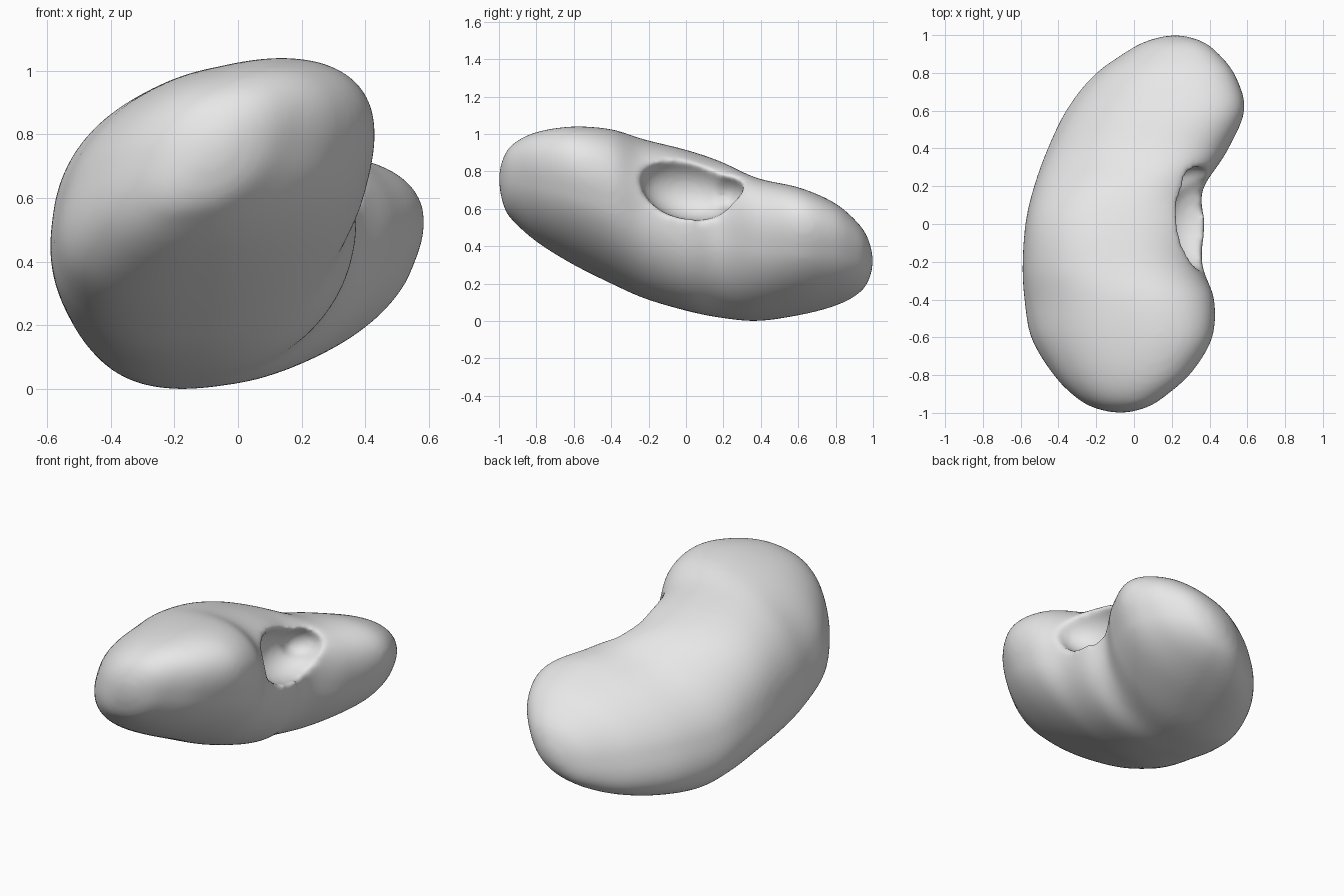
import bpy, bmesh, math
from mathutils import Matrix, Vector

if "Cube" in bpy.data.objects:
    bpy.data.objects.remove(bpy.data.objects["Cube"])

# Stations along the length: y, x left, x right, z bottom, z top, skew angle
ST = [
    (-1.00, -0.07, -0.07, 0.76, 0.76, 0.42),
    (-0.97, -0.22, 0.07, 0.60, 0.89, 0.42),
    (-0.90, -0.33, 0.18, 0.51, 0.965, 0.42),
    (-0.78, -0.44, 0.31, 0.41, 1.015, 0.42),
    (-0.60, -0.545, 0.415, 0.30, 1.04, 0.42),
    (-0.40, -0.58, 0.425, 0.20, 1.025, 0.34),
    (-0.22, -0.59, 0.365, 0.12, 0.97, 0.20),
    (0.00, -0.575, 0.375, 0.055, 0.915, 0.14),
    (0.18, -0.535, 0.365, 0.018, 0.855, 0.20),
    (0.38, -0.465, 0.49, 0.00, 0.765, 0.34),
    (0.60, -0.36, 0.585, 0.03, 0.715, 0.43),
    (0.78, -0.22, 0.54, 0.075, 0.64, 0.45),
    (0.90, -0.06, 0.45, 0.13, 0.545, 0.45),
    (0.97, 0.07, 0.355, 0.20, 0.45, 0.45),
    (1.00, 0.22, 0.22, 0.32, 0.32, 0.45),
]
SEG, SUB = 96, 8


def mirrored(s):
    y, l, r, b, t, a = s
    return (y, r, l, t, b, a)


def catmull(p0, p1, p2, p3, u):
    return [0.5 * (2 * b + (c - a) * u + (2 * a - 5 * b + 4 * c - d) * u * u
                   + (3 * b - a - 3 * c + d) * u ** 3)
            for a, b, c, d in zip(p0, p1, p2, p3)]


def spow(v, p):
    return math.copysign(abs(v) ** p, v)


# Skewed rounded section, fuller on the left and at the upper right of the waist
def section(s):
    y, l, r, b, t, a = s
    cx, w, cz, h = (l + r) / 2, (r - l) / 2, (b + t) / 2, (t - b) / 2
    waist = math.exp(-(y / 0.25) ** 2)
    out = []
    for i in range(SEG):
        k = 2 * math.pi * i / SEG
        c, d = math.cos(k), math.sin(k + a)
        pc = 0.86 if c < 0 else 0.95 - 0.08 * waist
        pd = 0.90 - 0.10 * waist if d > 0 else 0.90
        out.append(Vector((cx + w * spow(c, pc), y, cz + h * spow(d, pd))))
    return out


def new_object(name, bm):
    bmesh.ops.recalc_face_normals(bm, faces=bm.faces[:])
    me = bpy.data.meshes.new(name)
    bm.to_mesh(me)
    bm.free()
    ob = bpy.data.objects.new(name, me)
    bpy.context.collection.objects.link(ob)
    return ob


# Bean-shaped body lofted through the stations
pts = [mirrored(ST[1])] + ST + [mirrored(ST[-2])]
rows = [catmull(*pts[i:i + 4], k / SUB)
        for i in range(len(ST) - 1) for k in range(SUB)][1:]
bm = bmesh.new()
rings = [[bm.verts.new(p) for p in section(s)] for s in rows]
for A, B in zip(rings, rings[1:]):
    for i in range(SEG):
        j = (i + 1) % SEG
        bm.faces.new((A[i], A[j], B[j], B[i]))
for ring, s in ((rings[0], ST[0]), (rings[-1], ST[-1])):
    tip = bm.verts.new((s[1], s[0], s[3]))
    for i in range(SEG):
        bm.faces.new((ring[i], ring[(i + 1) % SEG], tip))
body = new_object("kidney_body", bm)


# Hollow on the inner edge, facing right and up
def hollow(name, loc, radii, tilt_y, tilt_x):
    b = bmesh.new()
    bmesh.ops.create_icosphere(b, subdivisions=4, radius=1)
    b.transform(Matrix.Translation(loc) @ Matrix.Rotation(tilt_x, 4, 'X')
                @ Matrix.Rotation(tilt_y, 4, 'Y') @ Matrix.Diagonal((*radii, 1)))
    ob = new_object(name, b)
    ob.hide_render = True
    return ob


cutters = [
    hollow("hollow_cutter", (0.34, 0.01, 0.715), (0.20, 0.255, 0.165), -0.45, -0.22),
    hollow("pit_cutter", (0.30, 0.21, 0.69), (0.13, 0.10, 0.09), -0.4, -0.3),
]
bpy.context.view_layer.objects.active = body
body.select_set(True)
for c in cutters:
    m = body.modifiers.new("hollow", 'BOOLEAN')
    m.operation, m.solver, m.object = 'DIFFERENCE', 'EXACT', c
    bpy.ops.object.modifier_apply(modifier=m.name)
    bpy.data.objects.remove(c)

# Even out the surface and soften the rim
m = body.modifiers.new("even_mesh", 'REMESH')
m.mode, m.voxel_size = 'VOXEL', 0.016
bpy.ops.object.modifier_apply(modifier=m.name)
m = body.modifiers.new("soften", 'SMOOTH')
m.factor, m.iterations = 0.5, 16
bpy.ops.object.modifier_apply(modifier=m.name)
bpy.ops.object.shade_smooth()

grey = bpy.data.materials.new("plain_grey")
grey.diffuse_color = (0.8, 0.8, 0.8, 1)
grey.use_nodes = True
grey.node_tree.nodes["Principled BSDF"].inputs["Base Color"].default_value = grey.diffuse_color
body.data.materials.clear()
body.data.materials.append(grey)
